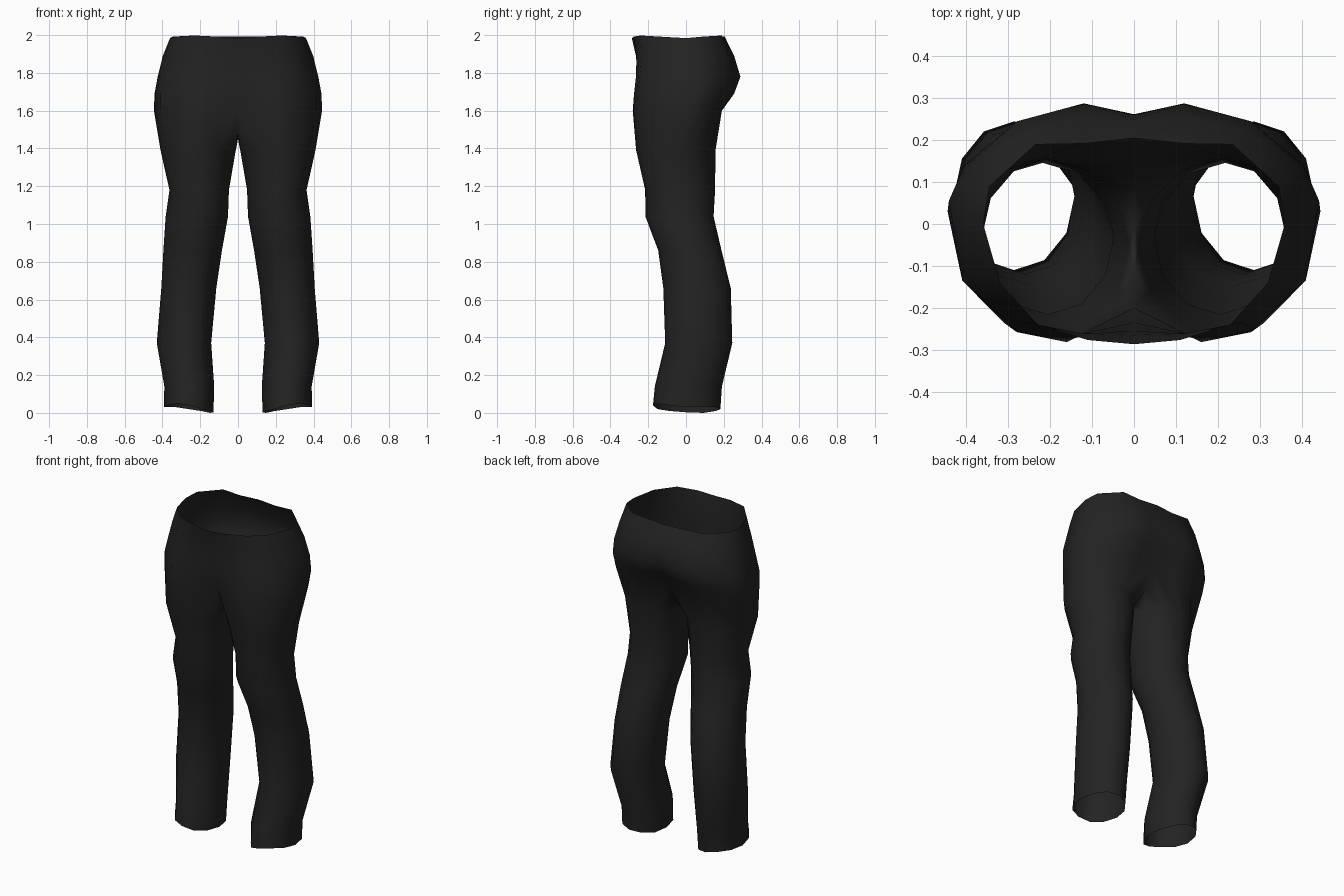
import bpy, bmesh, math

# Dark cloth
cloth = bpy.data.materials.new("black cloth")
cloth.diffuse_color = (0.017, 0.017, 0.017, 1)

SIDES = 12   # 9 outer points (front to back) and 3 inner-thigh points per leg

# Leg sections: z, inner x, outer x, front y, back y
LEG = [
    (0.03, 0.130, 0.392, -0.175, 0.182),
    (0.14, 0.126, 0.390, -0.165, 0.190),
    (0.37, 0.142, 0.430, -0.110, 0.245),
    (0.66, 0.115, 0.406, -0.120, 0.237),
    (0.86, 0.085, 0.395, -0.147, 0.188),
    (1.04, 0.053, 0.383, -0.215, 0.146),
    (1.18, 0.048, 0.363, -0.216, 0.154),
    (1.39, 0.012, 0.410, -0.264, 0.156),
]
# Uneven trouser hem heights, front inner round to inner thigh
HEM = [.02, .04, .05, .04, .03, .03, .03, .02, .01, 0, .003, .01]

# Crotch line under the seat (y, z), back to front
CROTCH = [(0.10, 1.49), (0.0, 1.45), (-0.12, 1.49)]

# Half sections of the seat from front centre to back centre: z, points (x, y)
SEAT = [
    (1.60, [(0, -.20), (.16, -.282), (.28, -.258), (.41, -.135), (.445, .03),
            (.40, .12), (.27, .18), (.13, .19), (0, .155)]),
    (1.69, [(0, -.235), (.15, -.275), (.28, -.255), (.41, -.135), (.442, .055),
            (.405, .14), (.28, .235), (.125, .255), (0, .215)]),
    (1.78, [(0, -.255), (.14, -.265), (.27, -.245), (.39, -.13), (.425, .05),
            (.395, .14), (.28, .245), (.12, .288), (0, .262)]),
    (1.89, [(0, -.265), (.12, -.262), (.26, -.235), (.36, -.13), (.398, .03),
            (.365, .13), (.26, .225), (.12, .255), (0, .25)]),
    (1.992, [(0, -.287), (.11, -.277), (.23, -.24), (.32, -.14), (.36, 0),
             (.345, .09), (.235, .19), (.12, .192), (0, .205)]),
]

bm = bmesh.new()
rings = []

# Legs
for k, (z, xi, xo, yf, yb) in enumerate(LEG):
    ring = []
    for i in range(SIDES):
        a = math.radians(240 + 30 * i)
        x = (xi + xo) / 2 + (xo - xi) / 2 * math.cos(a)
        y = (yf + yb) / 2 + (yb - yf) / 2 * math.sin(a)
        ring.append(bm.verts.new((x, y, HEM[i] if k == 0 else z)))
    rings.append(ring)

# Seat, with the crotch line closing its lowest ring
for k, (z, pts) in enumerate(SEAT):
    ring = []
    for i, (x, y) in enumerate(pts):
        dip = 0.008 if k == len(SEAT) - 1 and i in (0, 4) else 0
        rise = 0.006 if k == len(SEAT) - 1 and i in (2, 6) else 0
        ring.append(bm.verts.new((x, y, z - dip + rise)))
    if k == 0:
        ring += [bm.verts.new((0, y, zc)) for y, zc in CROTCH]
    rings.append(ring)

# Skin between neighbouring rings; the seat rings stay open at the middle
for lo, hi in zip(rings, rings[1:]):
    closed = len(lo) == SIDES and len(hi) == SIDES
    for i in range(SIDES if closed else 8):
        j = (i + 1) % SIDES
        bm.faces.new((lo[i], lo[j], hi[j], hi[i]))

for f in bm.faces:
    f.smooth = True
mesh = bpy.data.meshes.new("trousers")
bm.to_mesh(mesh)
bm.free()
mesh.materials.append(cloth)
trousers = bpy.data.objects.new("trousers", mesh)
bpy.context.collection.objects.link(trousers)

# Second leg
mirror = trousers.modifiers.new("other half", 'MIRROR')
mirror.use_axis = (True, False, False)
mirror.use_clip = True
mirror.merge_threshold = 0.001
